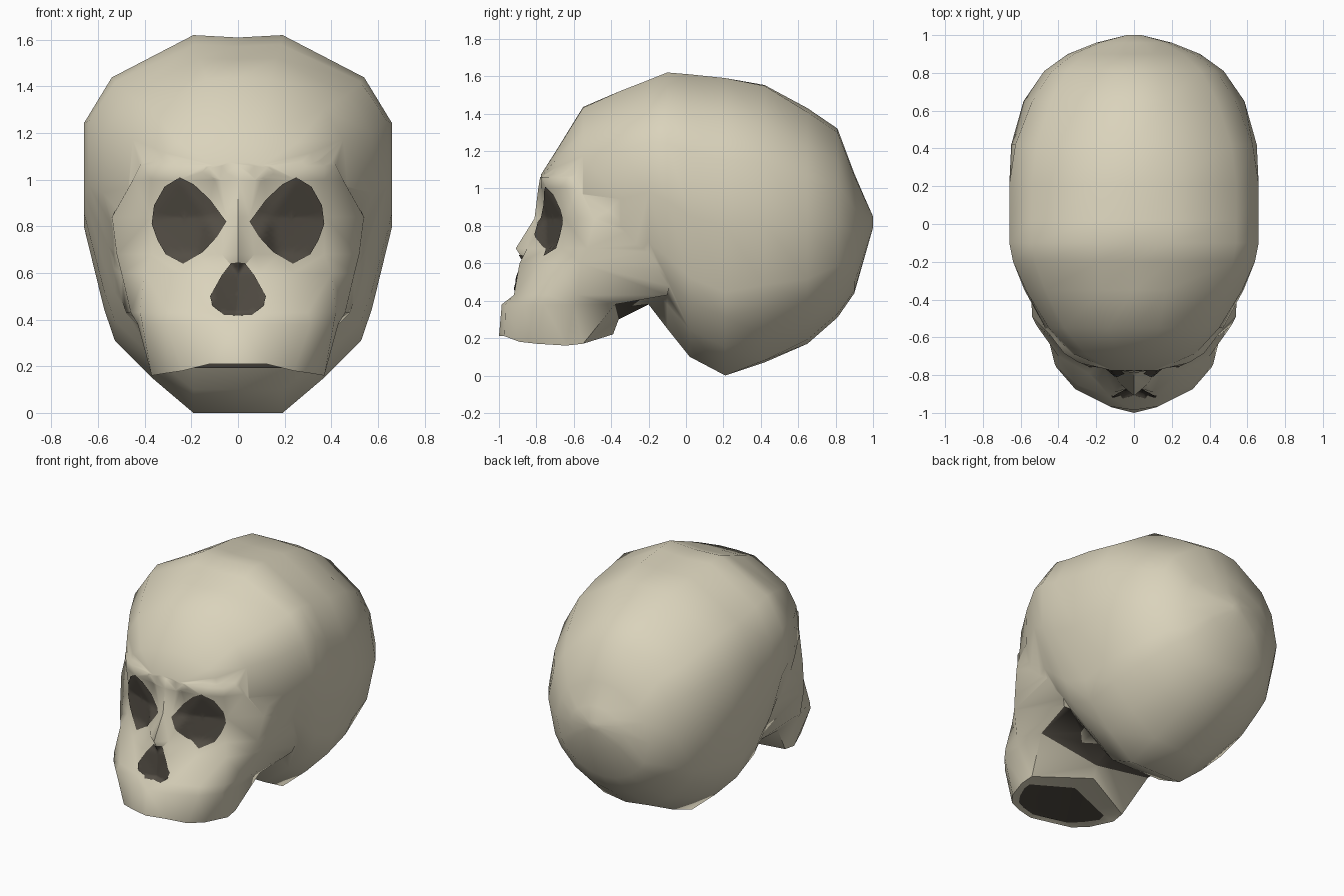
import bpy, bmesh, math
from mathutils import Vector
from mathutils.bvhtree import BVHTree

if "Cube" in bpy.data.objects:
    bpy.data.objects.remove(bpy.data.objects["Cube"])


def material(name, rgb):
    m = bpy.data.materials.new(name)
    m.diffuse_color = (*rgb, 1)
    m.use_nodes = True
    m.node_tree.nodes["Principled BSDF"].inputs["Base Color"].default_value = m.diffuse_color
    return m


BONE = material("bone", (0.70, 0.65, 0.50))
DARK = material("dark_hollow", (0.085, 0.074, 0.058))


def smooth(ob, angle):
    bpy.ops.object.select_all(action='DESELECT')
    ob.select_set(True)
    bpy.context.view_layer.objects.active = ob
    bpy.ops.object.shade_smooth_by_angle(angle=math.radians(angle))


def make_object(bm, name, mats):
    me = bpy.data.meshes.new(name)
    bm.to_mesh(me)
    ob = bpy.data.objects.new(name, me)
    bpy.context.collection.objects.link(ob)
    for m in mats:
        me.materials.append(m)
    return ob


def loft(rings):
    """Skin closed rings of points and cap both ends."""
    bm = bmesh.new()
    loops = [[bm.verts.new(p) for p in r] for r in rings]
    n = len(loops[0])
    for a, b in zip(loops, loops[1:]):
        for i in range(n):
            j = (i + 1) % n
            bm.faces.new((a[i], a[j], b[j], b[i]))
    for loop in (loops[0], loops[-1]):
        bm.faces.new(loop)
    bmesh.ops.recalc_face_normals(bm, faces=bm.faces)
    bm.normal_update()
    return bm


def mirrored(half):
    """Close a half outline whose first and last points lie on x = 0."""
    return half + [(-p[0],) + tuple(p[1:]) for p in half[-2:0:-1]]


# Cranium: one cross-section scaled along y, rounder towards both ends
section = mirrored([(0, .985), (.29, 1), (.82, .735), (1, .45), (1, 0), (.87, -.44),
                    (.80, -.61), (.56, -.81), (.29, -1), (0, -1)])
stations = [  # y, bottom, top, half width
    (-.775, .99, 1.075, .13), (-.69, .88, 1.21, .33), (-.55, .50, 1.44, .47),
    (-.35, .36, 1.525, .58), (-.20, .38, 1.58, .64), (-.10, .25, 1.62, .66),
    (.02, .10, 1.61, .66), (.21, .0, 1.59, .66), (.42, .07, 1.56, .65),
    (.65, .17, 1.43, .585), (.81, .31, 1.32, .475), (.90, .44, 1.08, .35),
    (.96, .65, .94, .20), (1.0, .79, .85, .04)]


def cranium_ring(y, b, t, w):
    k = min(1, max(0, (y - .25) / .45)) if y > 0 else min(.6, max(0, -y - .25) * 1.5)
    pts = []
    for u, v in section:
        p = Vector((u, v))
        p = p.lerp(p.normalized(), k)
        pts.append((p.x * w, y, (b + t) / 2 + p.y * (t - b) / 2))
    return pts


cranium = make_object(loft([cranium_ring(*s) for s in stations]), "cranium", [BONE])

# Face: horizontal rings from jaw edge to forehead
jaw = [(0, -1.0, .21), (.12, -.97, .21), (.24, -.89, .18), (.31, -.8, .17),
       (.37, -.64, .16), (.365, -.55, .17), (0, -.39, .22)]
palate = [(x * .82, -.75 + (y + .75) * (.9 if y < -.7 else .5), z + .012) for x, y, z in jaw]
levels = [  # z, then half outline in x, y
    (.38, [(0, -.985), (.13, -.965), (.31, -.875), (.41, -.76), (.43, -.6), (.43, -.38), (0, -.36)]),
    (.43, [(0, -.87), (.12, -.92), (.30, -.85), (.42, -.74), (.46, -.58), (.48, -.10), (0, -.10)]),
    (.60, [(0, -.86), (.10, -.89), (.24, -.79), (.40, -.70), (.50, -.56), (.54, -.06), (0, -.1)]),
    (.68, [(0, -.91), (.07, -.85), (.17, -.74), (.37, -.665), (.52, -.53), (.54, -.10), (0, -.1)]),
    (.84, [(0, -.81), (.05, -.775), (.14, -.74), (.37, -.65), (.54, -.49), (.55, -.15), (0, -.2)]),
    (1.0, [(0, -.79), (.10, -.77), (.25, -.745), (.37, -.68), (.45, -.58), (.47, -.2), (0, -.2)]),
    (1.06, [(0, -.78), (.14, -.77), (.29, -.735), (.37, -.685), (.42, -.62), (.45, -.2), (0, -.2)]),
    (1.17, [(0, -.62), (.1, -.61), (.2, -.59), (.27, -.55), (.32, -.48), (.36, -.3), (0, -.2)])]
rings = [mirrored(palate), mirrored(jaw)]
for z, pts in levels:
    # the middle of the rear wall dips at the throat
    rings.append(mirrored([(x, y, z - (.08 if z < .4 and i == 6 else 0))
                           for i, (x, y) in enumerate(pts)]))
bm = loft(rings)
bmesh.ops.triangulate(bm, faces=[f for f in bm.faces if len(f.verts) == 4])
bm.normal_update()
for f in bm.faces:  # dark roof of the mouth and throat opening behind the face
    ys = [v.co.y for v in f.verts]
    zs = [v.co.z for v in f.verts]
    if len(f.verts) > 4 and f.normal.z < -.5:
        f.material_index = 1
    elif min(ys) > -.45 and min(zs) > .25 and max(zs) < .45:
        f.material_index = 1
surface = BVHTree.FromBMesh(bm)
skull = make_object(bm, "skull", [BONE, DARK])

# Weld face and cranium into one skin
union = skull.modifiers.new("weld", 'BOOLEAN')
union.operation, union.solver, union.object = 'UNION', 'EXACT', cranium
bpy.context.view_layer.objects.active = skull
bpy.ops.object.modifier_apply(modifier=union.name)
bpy.data.objects.remove(cranium)
smooth(skull, 68)
# The plates follow the welded skin
surface = BVHTree.FromPolygons([v.co.copy() for v in skull.data.vertices],
                               [list(p.vertices) for p in skull.data.polygons])


def hollow(name, outline, centre):
    """Thin dark plate laid over the face surface."""
    edge = []
    for a, b in zip(outline, outline[1:] + outline[:1]):
        edge += [Vector(a).lerp(Vector(b), k / 4) for k in range(4)]
    c = Vector(centre)
    bm = bmesh.new()

    def drop(p):
        hit = surface.ray_cast(Vector((p.x, -3, p.y)), Vector((0, 1, 0)))[0]
        return bm.verts.new((p.x, hit.y - .007, p.y))
    steps = 8
    loops = [[drop(c.lerp(p, k / steps)) for p in edge] for k in range(1, steps + 1)]
    mid, n = drop(c), len(edge)
    for i in range(n):
        j = (i + 1) % n
        bm.faces.new((mid, loops[0][i], loops[0][j]))
        for a, b in zip(loops, loops[1:]):
            bm.faces.new((a[i], b[i], b[j], a[j]))
    bm.normal_update()
    if sum(f.normal.y for f in bm.faces) > 0:
        bmesh.ops.reverse_faces(bm, faces=bm.faces)
    smooth(make_object(bm, name, [DARK]), 75)


# Eye sockets and nose opening
eye = [(.05, .82), (.12, .915), (.19, .98), (.25, 1.01), (.315, .97), (.36, .89), (.37, .81),
       (.345, .74), (.31, .68), (.235, .64), (.15, .69), (.09, .755)]
for s, side in ((1, "right"), (-1, "left")):
    hollow("eye_socket_" + side, [(s * x, z) for x, z in eye], (s * .23, .83))
nose = mirrored([(0, .645), (.03, .642), (.07, .59), (.12, .50), (.11, .46), (.06, .42), (0, .418)])
hollow("nose_opening", nose, (0, .51))
